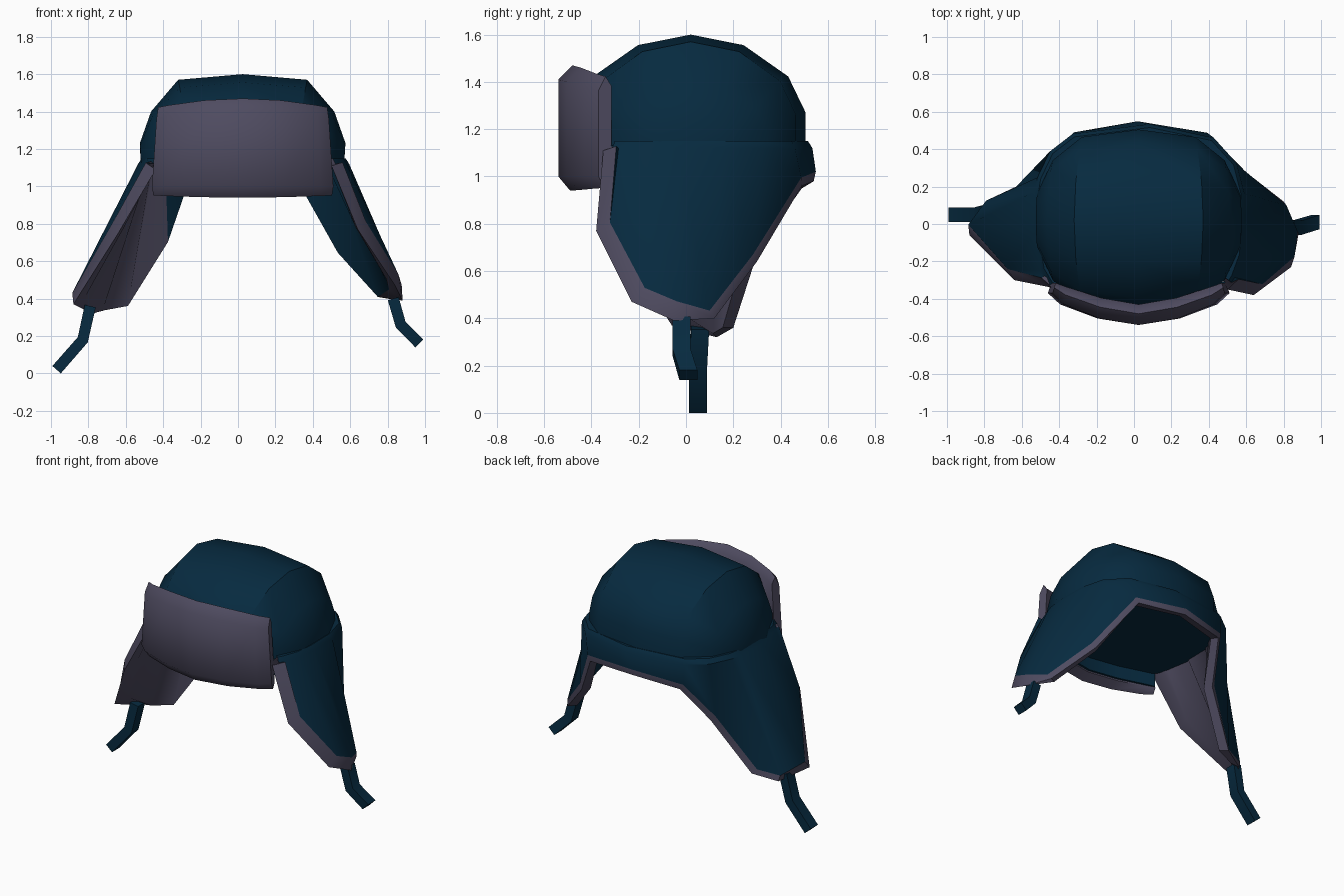
import bpy
import bmesh
import math
from mathutils import Vector

cube = bpy.data.objects.get("Cube")
if cube:
    bpy.data.objects.remove(cube)


def material(name, color):
    mat = bpy.data.materials.new(name)
    mat.use_nodes = True
    mat.diffuse_color = (*color, 1)
    mat.node_tree.nodes["Principled BSDF"].inputs["Base Color"].default_value = (*color, 1)
    return mat


navy = material("navy cloth", (0.002, 0.023, 0.05))
fleece = material("grey purple fleece", (0.078, 0.071, 0.118))


def loft(name, rings, mats, rule=None, angle=35):
    """Skin a row of equal cross-sections; rule(station, side) picks the material."""
    bm = bmesh.new()
    rows = [[bm.verts.new(p) for p in ring] for ring in rings]
    count = len(rows[0])
    for i, (a, b) in enumerate(zip(rows, rows[1:])):
        for k in range(count):
            n = (k + 1) % count
            face = bm.faces.new((a[k], a[n], b[n], b[k]))
            face.material_index = rule(i, k) if rule else 0
    for row in (rows[0], rows[-1]):
        bm.faces.new(row).material_index = len(mats) - 1
    bmesh.ops.recalc_face_normals(bm, faces=bm.faces)
    mesh = bpy.data.meshes.new(name)
    bm.to_mesh(mesh)
    bm.free()
    for m in mats:
        mesh.materials.append(m)
    obj = bpy.data.objects.new(name, mesh)
    bpy.context.collection.objects.link(obj)
    bpy.context.view_layer.objects.active = obj
    bpy.ops.object.select_all(action="DESELECT")
    obj.select_set(True)
    bpy.ops.object.shade_smooth_by_angle(angle=math.radians(angle))


# Crown: arched sections running from side to side, closed by a flat lining
RIM = 1.08
half_arch = [(1, 0), (1, 0.37), (0.85, 0.66), (0.46, 0.915)]
arch = half_arch + [(0, 1)] + [(-y, z) for y, z in reversed(half_arch)]
half_crown = [(0.55, 0.14, 0.15), (0.49, 0.32, 0.32), (0.345, 0.445, 0.49)]
crown_sections = ([(-x, b, h) for x, b, h in half_crown] + [(0, 0.485, 0.52)]
                  + list(reversed(half_crown)))
loft("crown", [[(x * (1 - 0.6 * (b * y) ** 2) + 0.025, 0.02 + b * y, RIM + h * z)
                for y, z in arch] for x, b, h in crown_sections], [navy])

# Ear flaps and neck band: one skirt hung from the rim, with a fleece border
hem = [Vector(p) for p in (
    (0.5, -0.35, 1.11), (0.64, -0.38, 0.77), (0.84, -0.23, 0.47), (0.88, -0.05, 0.39),
    (0.8, 0.12, 0.4), (0.57, 0.3, 0.64), (0.37, 0.49, 0.96), (0.02, 0.54, 0.98),
    (-0.3, 0.49, 0.95), (-0.4, 0.31, 0.7), (-0.63, 0.2, 0.36), (-0.78, 0.13, 0.32),
    (-0.88, -0.06, 0.37), (-0.64, -0.3, 0.75), (-0.44, -0.34, 1.09))]


def soft(v):
    return math.copysign(abs(v) ** 0.7, v)


skirt = []
for i, edge in enumerate(hem):
    turn = math.atan2(edge.y, edge.x)
    top = Vector((0.03 + 0.565 * soft(math.cos(turn)), 0.03 + 0.505 * soft(math.sin(turn)), 1.12))
    out = Vector((math.cos(turn), math.sin(turn), 0.35)).normalized()
    flat = Vector((out.x, out.y, 0))
    along = hem[min(i + 1, len(hem) - 1)] - hem[max(i - 1, 0)]
    inset = out.cross(along).normalized() * (0.08 if edge.y < 0 else 0.035)
    lip = top - flat * 0.02 + Vector((0, 0, 0.03))
    skirt.append([lip, top, edge + inset + out * 0.022, edge,
                  edge + inset - out * 0.05, lip - flat * 0.06])


def skirt_color(station, side):
    lined = side == 4 and station >= 9
    return 1 if side in (2, 3) or lined else 0


loft("ear_flaps", skirt, [navy, fleece], skirt_color, angle=40)

# Turned-up front brim: a padded, curved slab that thins at the ends
half_brim = [(0.485, -0.37, 0.5), (0.42, -0.43, 0.85), (0.22, -0.505, 1)]
brim_stations = ([(-x, y, t) for x, y, t in half_brim] + [(0, -0.54, 1)]
                 + list(reversed(half_brim)))
brim = []
for x, y, thick in brim_stations:
    drop = 0.2 * x * x
    profile = [(0, 1), (0, 1.41 - drop), (0.06, 1.47 - drop), (0.11, 1.43 - drop),
               (0.11, 0.98), (0.05, 0.94 + drop / 4)]
    brim.append([(0.025 + x * (1 - 0.3 * depth - (0.05 if z > 1.3 else 0)),
                  y + depth * thick, z) for depth, z in profile])
loft("front_brim", brim, [fleece], angle=55)

# Inner forehead band behind the brim
loft("forehead_band", [[(0.025 + x * 0.95, y + d * thick, z) for d, z in
                        ((0.1, 1.13), (0.125, 1.13), (0.125, 0.99), (0.1, 0.99))]
                       for x, y, thick in brim_stations], [navy])


# Tie straps: flat bent ribbons at the flap tips
def strap(name, path):
    points = [Vector(p) for p in path]
    rings = []
    for i, p in enumerate(points):
        run = points[min(i + 1, len(points) - 1)] - points[max(i - 1, 0)]
        wide = Vector((0, 0.038, 0))
        thick = run.cross(wide).normalized() * 0.03
        rings.append([p + wide + thick, p - wide + thick, p - wide - thick, p + wide - thick])
    loft(name, rings, [navy])


strap("left_tie", [(0.83, -0.02, 0.4), (0.87, -0.02, 0.26), (0.97, 0.01, 0.16)])
strap("right_tie", [(-0.79, 0.06, 0.36), (-0.83, 0.05, 0.18), (-0.97, 0.05, 0.02)])
